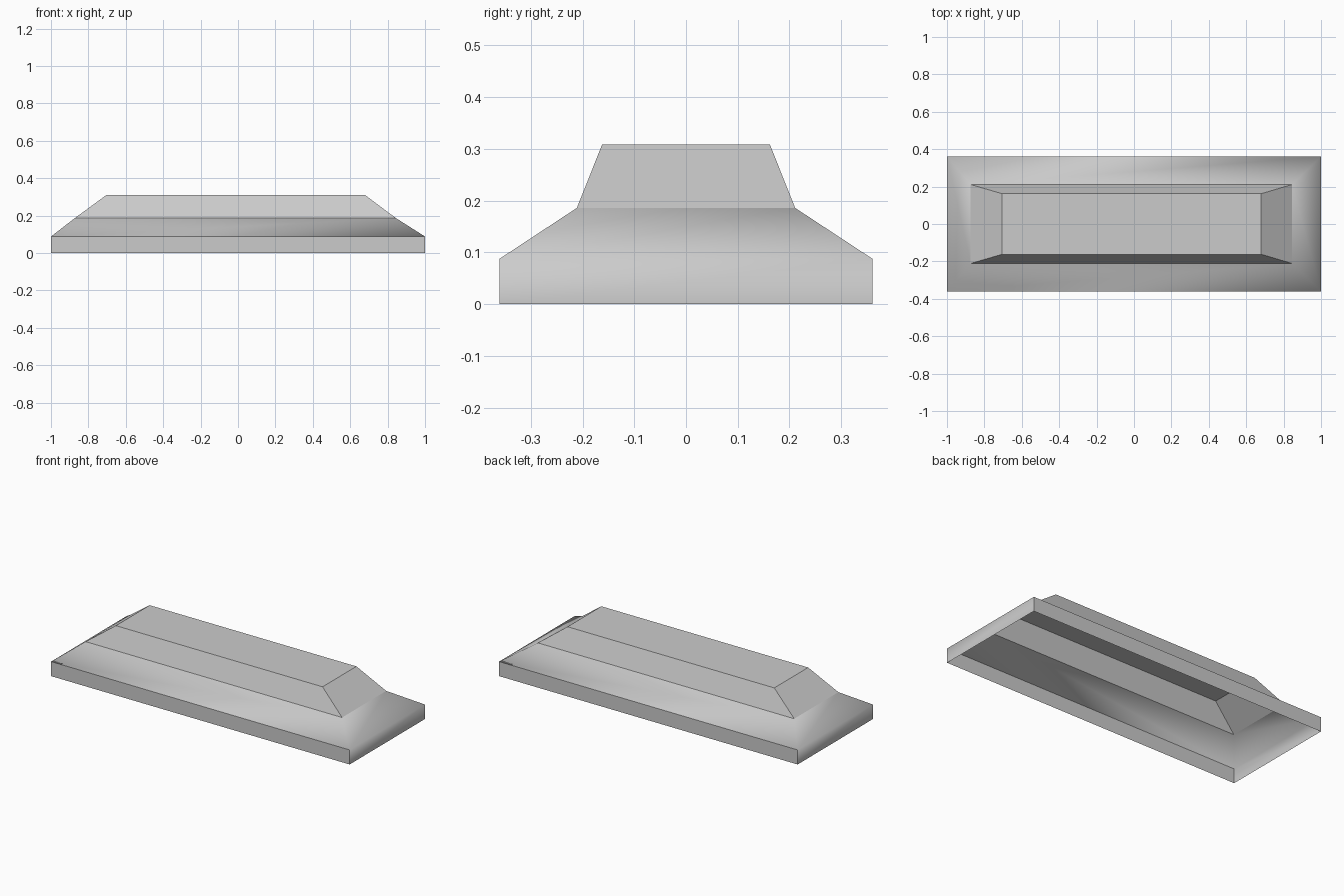
import bpy
import bmesh

cube = bpy.data.objects.get("Cube")
if cube:
    bpy.data.objects.remove(cube)

grey = bpy.data.materials.new("plain grey")
grey.use_nodes = True
colour = (0.6, 0.6, 0.6, 1)
grey.diffuse_color = colour
grey.node_tree.nodes["Principled BSDF"].inputs["Base Color"].default_value = colour


def shell(name, levels, capped):
    """Stack rectangles (x min, x max, half depth, z) into an open-bottomed shell."""
    bm = bmesh.new()
    rings = [[bm.verts.new(p) for p in
              ((x0, -y, z), (x1, -y, z), (x1, y, z), (x0, y, z))]
             for x0, x1, y, z in levels]
    for low, high in zip(rings, rings[1:]):
        for i in range(4):
            j = (i + 1) % 4
            bm.faces.new((low[i], low[j], high[j], high[i]))
    if capped:
        bm.faces.new(rings[-1])
    bm.normal_update()
    mesh = bpy.data.meshes.new(name)
    bm.to_mesh(mesh)
    bm.free()
    mesh.materials.append(grey)
    obj = bpy.data.objects.new(name, mesh)
    bpy.context.collection.objects.link(obj)
    return obj


# Lower hull: upright skirt flowing into a sloping deck, open underneath
hull = shell("hull", [(-1, 1, 0.36, 0),
                      (-1, 1, 0.36, 0.088),
                      (-0.873, 0.845, 0.211, 0.186)], False)

# Smooth deck; crisp skirt corners and long skirt edges, soft short ends
mesh = hull.data
mesh.shade_smooth()
for edge in mesh.edges:
    a, b = (mesh.vertices[i].co for i in edge.vertices)
    upright = abs(a.z - b.z) > 0.01 and abs(a.x - b.x) < 0.01
    long_side = abs(a.x - b.x) > 1
    edge.use_edge_sharp = upright or long_side

# Raised flat-faced top section
shell("raised_top", [(-0.873, 0.845, 0.211, 0.186),
                     (-0.705, 0.68, 0.162, 0.309)], True)
